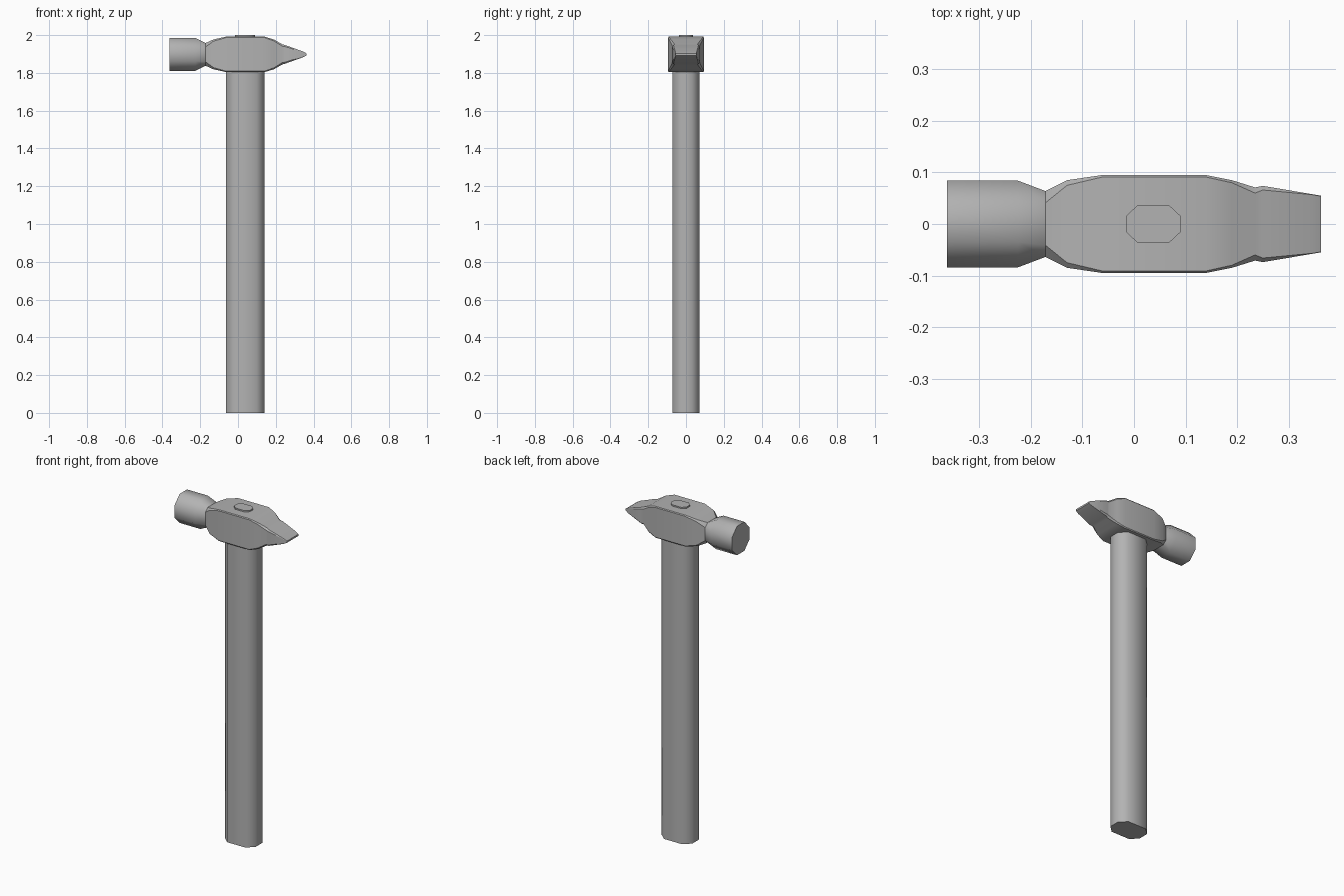
import bpy, bmesh, math

if "Cube" in bpy.data.objects:
    bpy.data.objects.remove(bpy.data.objects["Cube"])

# Dark grey for every part
grey = bpy.data.materials.new("dark_grey")
grey.diffuse_color = (0.45, 0.45, 0.45, 1)
grey.use_nodes = True
grey.node_tree.nodes["Principled BSDF"].inputs["Base Color"].default_value = grey.diffuse_color


def octagon(hx, hy, fx, fy):
    # Chamfered rectangle: half sizes hx, hy and half flat lengths fx, fy
    return [(hx, -fy), (hx, fy), (fx, hy), (-fx, hy),
            (-hx, fy), (-hx, -fy), (-fx, -hy), (fx, -hy)]


def loft(name, rings):
    # Bridge successive rings, cap both ends, shade smooth
    bm = bmesh.new()
    loops = [[bm.verts.new(p) for p in ring] for ring in rings]
    for a, b in zip(loops, loops[1:]):
        for i in range(len(a)):
            j = (i + 1) % len(a)
            bm.faces.new((a[i], a[j], b[j], b[i]))
    bm.faces.new(loops[0][::-1])
    bm.faces.new(loops[-1])
    bmesh.ops.recalc_face_normals(bm, faces=bm.faces[:])
    me = bpy.data.meshes.new(name)
    bm.to_mesh(me)
    bm.free()
    me.materials.append(grey)
    ob = bpy.data.objects.new(name, me)
    bpy.context.collection.objects.link(ob)
    bpy.ops.object.select_all(action='DESELECT')
    ob.select_set(True)
    bpy.context.view_layer.objects.active = ob
    bpy.ops.object.shade_smooth_by_angle(angle=math.radians(60))
    return ob


def handle_ring(z, hx, hy, fx, fy):
    return [(0.0375 + x, y, z) for x, y in octagon(hx, hy, fx, fy)]


# Handle, with its narrow end showing through the top of the head
loft("handle", [handle_ring(0, 0.102, 0.071, 0.06, 0.032),
                handle_ring(1.84, 0.102, 0.071, 0.06, 0.032)])
loft("handle_tip", [handle_ring(1.84, 0.0525, 0.036, 0.031, 0.016),
                    handle_ring(2.0, 0.0525, 0.036, 0.031, 0.016)])

# Head sections: x, half width, half height, flat half width, flat half height
NECK = -0.172
sections = [
    (-0.363, 0.084, 0.087, 0.035, 0.036),
    (-0.225, 0.084, 0.087, 0.035, 0.036),
    (NECK, 0.064, 0.060, 0.041, 0.039),
    (-0.130, 0.085, 0.079, 0.075, 0.070),
    (-0.062, 0.095, 0.094, 0.091, 0.089),
    (0.140, 0.095, 0.094, 0.091, 0.089),
    (0.190, 0.085, 0.079, 0.080, 0.071),
    (0.235, 0.071, 0.053, 0.060, 0.043),
    (0.250, 0.074, 0.049, 0.066, 0.041),
    (0.345, 0.058, 0.015, 0.057, 0.011),
    (0.363, 0.055, 0.005, 0.054, 0.003),
]
head = loft("hammer_head", [[(x, y, 1.898 + z) for y, z in octagon(hy, hz, fy, fz)]
                            for x, hy, hz, fy, fz in sections])

# Crisp neck ring and crisp lengthwise edges on the body and wedge
verts = head.data.vertices
for e in head.data.edges:
    xa, xb = sorted(verts[i].co.x for i in e.vertices)
    at_neck = abs(xa - NECK) < 1e-4
    if at_neck or (xa > NECK and xb - xa > 0.001):
        e.use_edge_sharp = True
